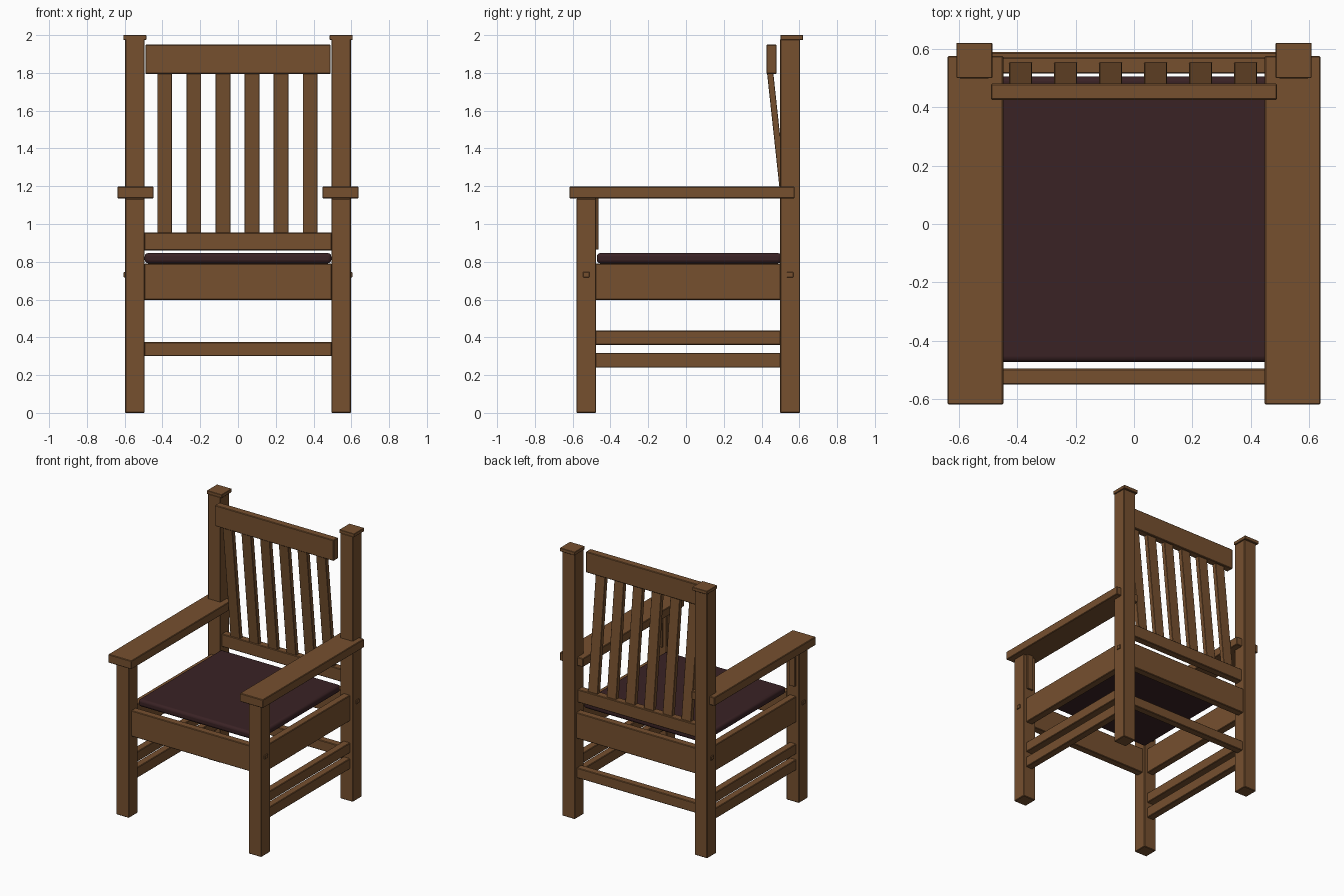
import bpy
from math import atan, radians

default = bpy.data.objects.get("Cube")
if default:
    bpy.data.objects.remove(default, do_unlink=True)


def make_material(name, color):
    mat = bpy.data.materials.new(name)
    mat.use_nodes = True
    mat.diffuse_color = color
    mat.node_tree.nodes["Principled BSDF"].inputs["Base Color"].default_value = color
    return mat


wood = make_material("brown wood", (0.18, 0.08, 0.028, 1))
leather = make_material("dark leather", (0.042, 0.016, 0.018, 1))


def box(name, x, y, z, mat=wood, bevel=0.004, segments=1, tilt=0):
    """Box spanning the (low, high) ranges on each axis, with eased edges."""
    spans = (x, y, z)
    centre = [(lo + hi) / 2 for lo, hi in spans]
    bpy.ops.mesh.primitive_cube_add(size=1, location=centre)
    obj = bpy.context.object
    obj.name = name
    obj.scale = [hi - lo for lo, hi in spans]
    bpy.ops.object.transform_apply(location=False, rotation=False, scale=True)
    obj.rotation_euler.x = tilt
    obj.data.materials.append(mat)
    if bevel:
        mod = obj.modifiers.new("eased edges", "BEVEL")
        mod.width = bevel
        mod.segments = segments
    return obj


def pair(name, x, y, z, **options):
    """The same box on the left (+x) and right (-x) sides."""
    box("left_" + name, x, y, z, **options)
    box("right_" + name, (-x[1], -x[0]), y, z, **options)


# Posts and caps
post_x = (0.494, 0.598)
front_y, back_y = (-0.58, -0.476), (0.498, 0.604)
pair("front_post", post_x, front_y, (0, 1.135))
pair("back_post", post_x, back_y, (0, 1.98))
pair("post_cap", (0.485, 0.607), (0.5, 0.62), (1.975, 2.0), bevel=0.002)

# Arms with a small bracket behind each front post
pair("arm", (0.447, 0.638), (-0.618, 0.575), (1.135, 1.198))
pair("arm_bracket", (0.522, 0.572), (-0.48, -0.463), (0.865, 1.137), bevel=0.002)

# Seat aprons and stretchers
side_x, side_y = (0.52, 0.575), (-0.48, 0.502)
across = (-0.497, 0.497)
pair("side_apron", side_x, side_y, (0.598, 0.79))
pair("upper_side_stretcher", side_x, side_y, (0.36, 0.435))
pair("lower_side_stretcher", side_x, side_y, (0.24, 0.318))
box("front_apron", across, (-0.55, -0.495), (0.598, 0.79))
box("back_apron", across, (0.533, 0.588), (0.598, 0.79))
box("back_stretcher", across, (0.525, 0.58), (0.3, 0.375))

# Pegs on the outer faces of the posts
for label, y in (("front", -0.528), ("back", 0.551)):
    pair(label + "_peg", (0.58, 0.605), (y - 0.017, y + 0.017), (0.718, 0.746), bevel=0.002)

# Cushion
cushion = box("seat_cushion", (-0.494, 0.494), (-0.472, 0.505), (0.792, 0.846),
              mat=leather, bevel=0.018, segments=3)
bpy.ops.object.shade_smooth_by_angle(angle=radians(35))

# Back rest: two rails joined by leaning slats
box("lower_back_rail", across, (0.515, 0.57), (0.86, 0.955))
box("top_back_rail", (-0.49, 0.49), (0.425, 0.48), (1.795, 1.95))
for i in range(6):
    x = -0.388 + i * 0.154
    box(f"back_slat_{i + 1}", (x - 0.039, x + 0.039), (0.475, 0.508), (0.93, 1.82),
        bevel=0.002, tilt=atan(0.108))
